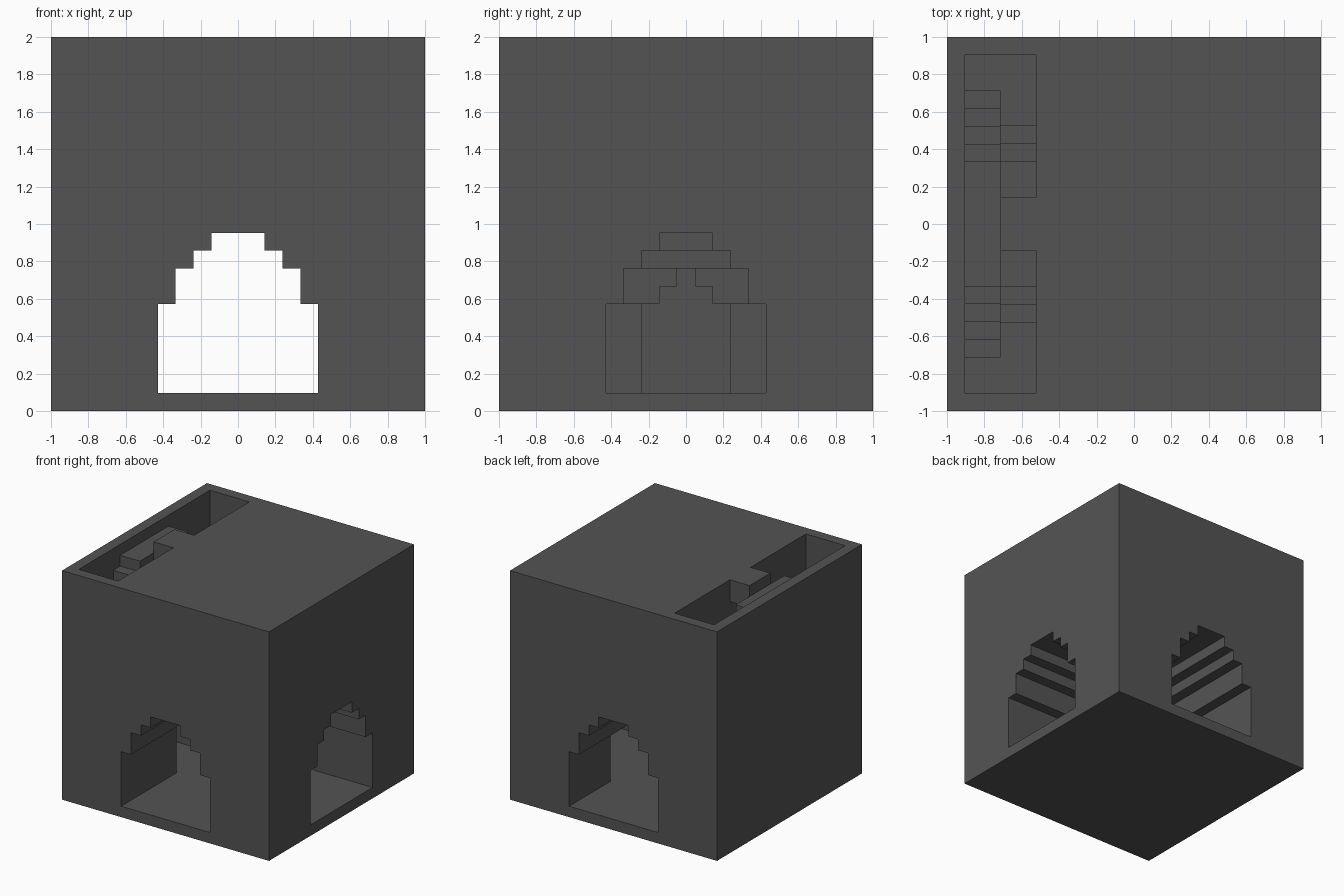
import bpy
import bmesh
from mathutils import Vector

U = 2 / 21      # one building unit
HALF = 10.5     # half the block, in units

old = bpy.data.objects.get("Cube")
if old:
    bpy.data.objects.remove(old, do_unlink=True)

stone = bpy.data.materials.new("dark grey stone")
stone.use_nodes = True
colour = (0.088, 0.088, 0.088, 1)
stone.diffuse_color = colour
stone.node_tree.nodes["Principled BSDF"].inputs["Base Color"].default_value = colour


def prism(name, half, axis, start, end):
    """Mirror a half profile of (across, height) and extrude it along x or y."""
    outline = half + [(-a, h) for a, h in reversed(half)]

    def point(a, h, depth):
        return Vector((depth, a, h) if axis == "x" else (a, depth, h)) * U

    bm = bmesh.new()
    face = bm.faces.new([bm.verts.new(point(a, h, start)) for a, h in outline])
    moved = bmesh.ops.extrude_face_region(bm, geom=[face])["geom"]
    shift = point(0, 0, end) - point(0, 0, start)
    bmesh.ops.translate(bm, vec=shift, verts=[v for v in moved if isinstance(v, bmesh.types.BMVert)])
    bmesh.ops.recalc_face_normals(bm, faces=bm.faces)
    mesh = bpy.data.meshes.new(name)
    bm.to_mesh(mesh)
    bm.free()
    mesh.materials.append(stone)
    obj = bpy.data.objects.new(name, mesh)
    bpy.context.collection.objects.link(obj)
    return obj


def carve(body, cutter):
    """Cut one hollow out of the body."""
    cutter.hide_render = True
    mod = body.modifiers.new(cutter.name, "BOOLEAN")
    mod.operation = "DIFFERENCE"
    mod.solver = "EXACT"
    mod.object = cutter
    bpy.context.view_layer.objects.active = body
    bpy.ops.object.modifier_apply(modifier=mod.name)
    bpy.data.objects.remove(cutter, do_unlink=True)


# Solid block
block = prism("stone_block", [(HALF, 0), (HALF, 21)], "x", -HALF, HALF)

# Stepped arches: through passage, side passage and small inner doorway
arch = [(4.5, 1), (4.5, 6), (3.5, 6), (3.5, 8), (2.5, 8), (2.5, 9), (1.5, 9), (1.5, 10)]
door = [(2.5, 1), (2.5, 6), (1.5, 6), (1.5, 7), (0.5, 7), (0.5, 8)]
carve(block, prism("through_passage", arch, "y", -12, 12))
carve(block, prism("side_passage", arch, "x", 0, 12))
carve(block, prism("inner_doorway", door, "x", -9.5, 0))

# Upper stairs: rise from both landings to the central platform
upper = [(9.5, 22), (9.5, 15)]
for i in range(5):
    upper += [(7.5 - i, 15 + i), (7.5 - i, 16 + i)]
carve(block, prism("upper_stairwell", upper, "x", -9.5, -7.5))

# Lower stairs: drop from the landings to a passage under the bridge
lower = [(1.5, 19), (1.5, 22), (9.5, 22), (9.5, 15)]
for i in range(3):
    lower += [(5.5 - i, 15 - i), (5.5 - i, 14 - i)]
carve(block, prism("lower_stairwell", lower, "x", -7.5, -5.5))
